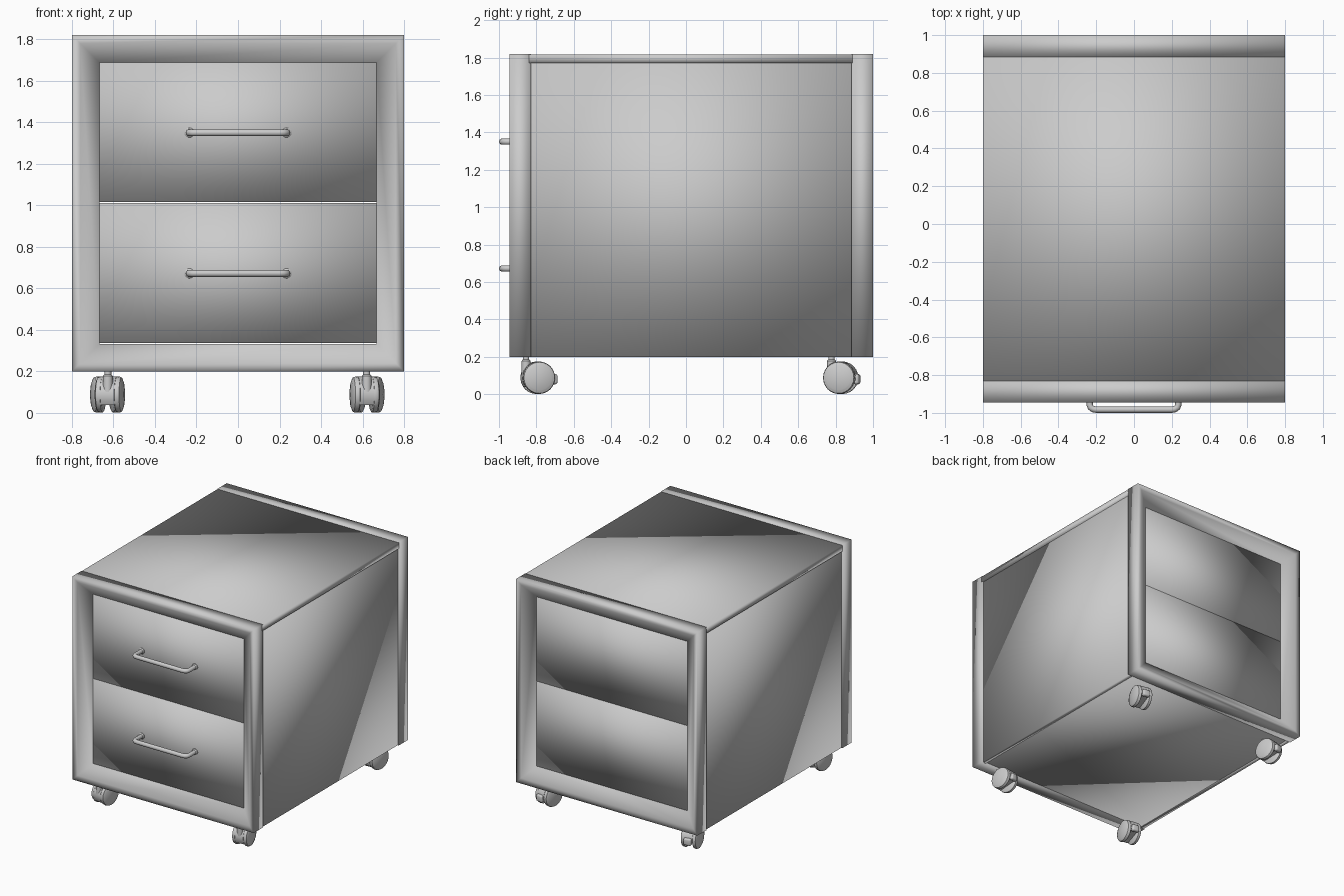
import bpy, bmesh, math
from mathutils import Matrix, Vector

cube = bpy.data.objects.get("Cube")
if cube:
    bpy.data.objects.remove(cube, do_unlink=True)

grey = bpy.data.materials.new("plain grey")
grey.use_nodes = True
colour = (0.6, 0.6, 0.6, 1)
grey.diffuse_color = colour
grey.node_tree.nodes["Principled BSDF"].inputs["Base Color"].default_value = colour


def finish(bm, name, matrix=None, angle=180):
    """Make a smooth object whose edges sharper than angle stay crisp."""
    bmesh.ops.recalc_face_normals(bm, faces=bm.faces)
    mesh = bpy.data.meshes.new(name)
    bm.to_mesh(mesh)
    bm.free()
    mesh.materials.append(grey)
    obj = bpy.data.objects.new(name, mesh)
    bpy.context.collection.objects.link(obj)
    if matrix:
        obj.matrix_world = matrix
    bpy.ops.object.select_all(action='DESELECT')
    obj.select_set(True)
    bpy.context.view_layer.objects.active = obj
    bpy.ops.object.shade_smooth_by_angle(angle=math.radians(angle))
    return obj


def box(name, low, high, matrix=None, bevel=0):
    bm = bmesh.new()
    bmesh.ops.create_cube(bm, size=1)
    low, high = Vector(low), Vector(high)
    for v in bm.verts:
        v.co = (low + high) / 2 + v.co * (high - low)
    if bevel:
        bmesh.ops.bevel(bm, geom=bm.edges[:], offset=bevel, segments=3,
                        profile=0.5, affect='EDGES')
    return finish(bm, name, matrix)


def lathe(name, profile, matrix, steps=24):
    """Turn (radius, height) points about z."""
    bm = bmesh.new()
    verts = [bm.verts.new((r, 0, h)) for r, h in profile]
    edges = [bm.edges.new(pair) for pair in zip(verts, verts[1:])]
    bmesh.ops.spin(bm, geom=verts + edges, axis=(0, 0, 1), cent=(0, 0, 0),
                   angle=math.tau, steps=steps)
    bmesh.ops.remove_doubles(bm, verts=bm.verts, dist=1e-5)
    return finish(bm, name, matrix, 40)


def frame(name, y_face, y_back):
    """Mitred picture frame whose face slopes in towards the opening."""
    out = 1 if y_face > y_back else -1
    profile = [(0, y_back), (0, y_face), (0.04, y_face - out * 0.008),
               (0.132, y_face - out * 0.068), (0.132, y_back)]
    bm = bmesh.new()
    loops = []
    for inset, y in profile:
        x, low, high = 0.8 - inset, 0.2 + inset, 1.82 - inset
        loops.append([bm.verts.new(p) for p in
                      ((-x, y, low), (x, y, low), (x, y, high), (-x, y, high))])
    for a, b in zip(loops, loops[1:] + loops[:1]):
        for i in range(4):
            j = (i + 1) % 4
            bm.faces.new((a[i], a[j], b[j], b[i]))
    return finish(bm, name)


def tube(name, points, radius):
    curve = bpy.data.curves.new(name, 'CURVE')
    curve.dimensions = '3D'
    curve.bevel_depth = radius
    curve.bevel_resolution = 3
    curve.use_fill_caps = True
    spline = curve.splines.new('POLY')
    spline.points.add(len(points) - 1)
    for p, co in zip(spline.points, points):
        p.co = (*co, 1)
    spline.use_smooth = True
    curve.materials.append(grey)
    obj = bpy.data.objects.new(name, curve)
    bpy.context.collection.objects.link(obj)
    return obj


# Cabinet body
for side, label in ((-1, "right"), (1, "left")):
    xs = sorted((side * 0.76, side * 0.791))
    box(label + "_side_panel", (xs[0], -0.84, 0.2), (xs[1], 0.89, 1.77))
box("top_panel", (-0.8, -0.84, 1.77), (0.8, 0.89, 1.817))
box("bottom_panel", (-0.76, -0.84, 0.203), (0.76, 0.89, 0.24))
frame("front_frame", -0.945, -0.83)
frame("back_frame", 1.0, 0.885)

# Drawer fronts, matching back panels, and handles
for label, low, high, grip in (("lower", 0.337, 1.011, 0.672), ("upper", 1.015, 1.689, 1.35)):
    box(label + "_drawer_front", (-0.668, -0.876, low), (0.668, -0.835, high))
    box(label + "_back_panel", (-0.668, 0.89, low), (0.668, 0.931, high))
    left_half = [(0.235, -0.87), (0.235, -0.955), (0.23, -0.971), (0.217, -0.98), (0.2, -0.983)]
    tube(label + "_handle", [(-x, y, grip) for x, y in left_half]
         + [(x, y, grip) for x, y in reversed(left_half)], 0.017)
    for side in (-1, 1):
        turn = Matrix.Translation((side * 0.235, -0.874, grip)) @ Matrix.Rotation(math.pi / 2, 4, 'X')
        lathe(label + "_handle_foot", [(0, 0), (0.024, 0), (0.024, 0.008), (0.017, 0.014), (0, 0.014)], turn, 16)


# Twin-wheel swivel casters
def caster(label, x, y, yaw, trail):
    base = Matrix.Translation((x, y, 0)) @ Matrix.Rotation(yaw, 4, 'Z')
    lathe(label + "_stem", [(0, 0.1), (0.024, 0.1), (0.024, 0.178), (0.017, 0.186), (0.017, 0.21), (0, 0.21)], base, 16)
    axle = base @ Matrix.Translation((0, trail, 0.088))
    for side in (-1, 1):
        turn = axle @ Matrix.Rotation(side * math.pi / 2, 4, 'Y')
        lathe(label + "_wheel", [(0, 0.03), (0.078, 0.03), (0.086, 0.035), (0.087, 0.046),
                                 (0.083, 0.057), (0.072, 0.061), (0.066, 0.064), (0, 0.069)], turn)
    # Hood: rounded shell between the wheels, with a small rear lever
    bm = bmesh.new()
    arc = [math.radians(a) for a in range(-10, 216, 15)]
    rings = [[bm.verts.new((sx, 0.087 * math.cos(a), 0.087 * math.sin(a))) for a in arc]
             for sx in (-0.034, 0.034)]
    for ring in rings:
        bm.faces.new(ring)
    for i in range(len(arc)):
        j = (i + 1) % len(arc)
        bm.faces.new((rings[0][i], rings[0][j], rings[1][j], rings[1][i]))
    finish(bm, label + "_hood", axle, 40)
    box(label + "_lever", (-0.03, 0.07, -0.035), (0.03, 0.104, 0.02), axle, 0.012)


for label, x, y, yaw, trail in (("front_right", -0.627, -0.855, -0.15, 0.063),
                                ("front_left", 0.62, -0.855, 0.15, 0.063),
                                ("back_right", -0.627, 0.778, 0.2, 0.05),
                                ("back_left", 0.62, 0.778, -0.2, 0.05)):
    caster(label + "_caster", x, y, yaw, trail)
